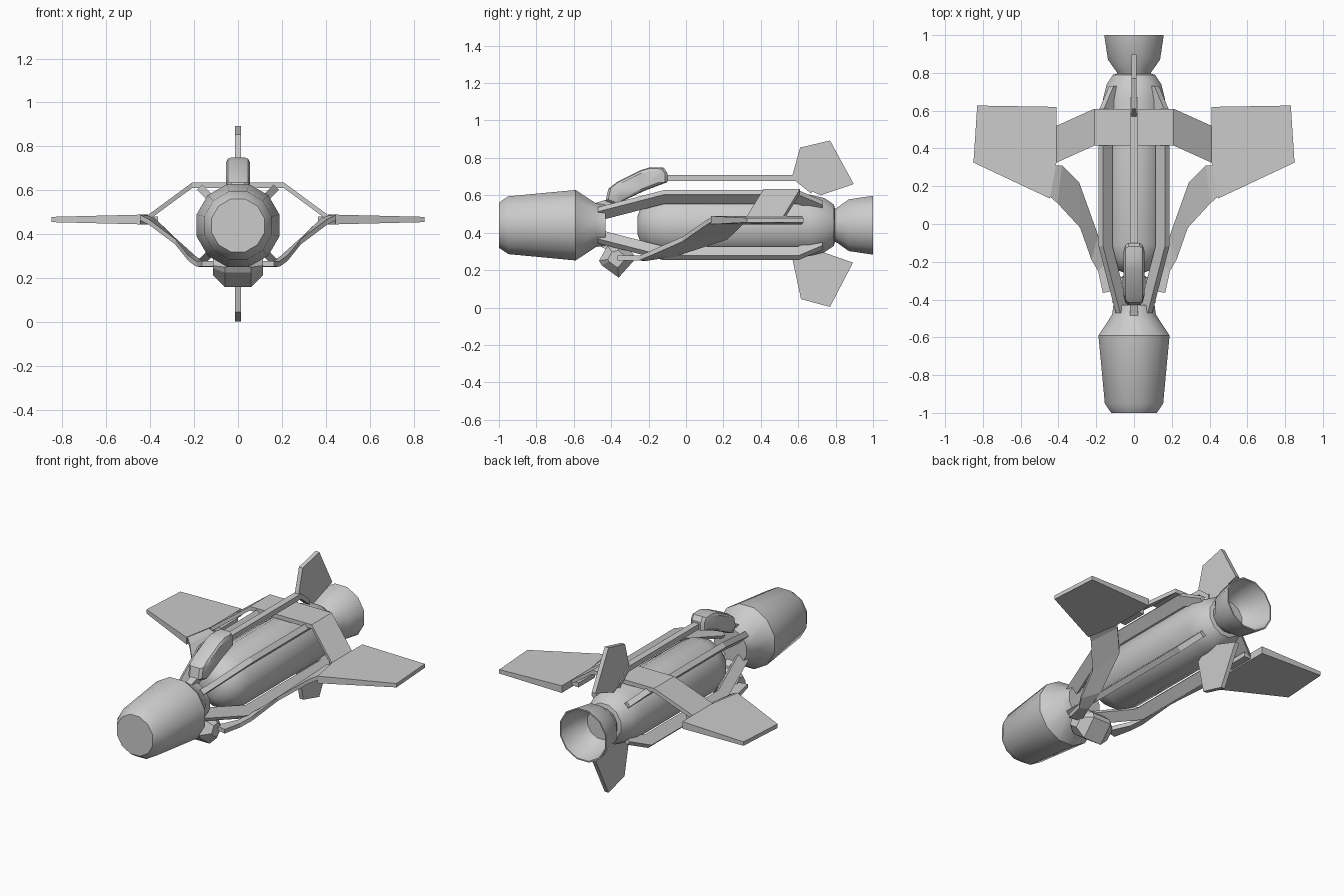
import bpy, math
from mathutils import Vector

if "Cube" in bpy.data.objects:
    bpy.data.objects.remove(bpy.data.objects["Cube"])

AXIS = 0.44   # height of the fuselage centre line


def finish(name, verts, faces, smooth=False):
    me = bpy.data.meshes.new(name)
    me.from_pydata(verts, [], faces)
    ob = bpy.data.objects.new(name, me)
    bpy.context.collection.objects.link(ob)
    bpy.ops.object.select_all(action='DESELECT')
    ob.select_set(True)
    bpy.context.view_layer.objects.active = ob
    bpy.ops.object.mode_set(mode='EDIT')
    bpy.ops.mesh.select_all(action='SELECT')
    bpy.ops.mesh.normals_make_consistent(inside=False)
    bpy.ops.object.mode_set(mode='OBJECT')
    if smooth:
        bpy.ops.object.shade_smooth_by_angle(angle=math.radians(32))
    return ob


def loft(name, rings, smooth=False):
    """Join equal-sized rings of points and cap both ends."""
    n = len(rings[0])
    verts = [tuple(p) for r in rings for p in r]
    faces = [(i*n + j, i*n + (j+1) % n, (i+1)*n + (j+1) % n, (i+1)*n + j)
             for i in range(len(rings)-1) for j in range(n)]
    faces += [tuple(range(n)), tuple(range(len(verts)-n, len(verts)))]
    return finish(name, verts, faces, smooth)


def lathe(name, profile, n=12):
    """Revolve (y, radius) pairs around the fuselage axis."""
    rings = []
    for y, r in profile:
        a = [2*math.pi*(k+0.5)/n for k in range(n)]
        rings.append([(r*math.cos(t), y, AXIS + r*math.sin(t)) for t in a])
    return loft(name, rings, True)


def bar(name, path, u, v):
    """Sweep a rectangle with half-axes u, v along a path."""
    u, v = Vector(u), Vector(v)
    return loft(name, [[Vector(p)+u+v, Vector(p)-u+v, Vector(p)-u-v, Vector(p)+u-v]
                       for p in path])


def strip(name, pairs, t):
    """Plate through pairs of edge points, t thick in z."""
    d = Vector((0, 0, t/2))
    return loft(name, [[Vector(a)+d, Vector(b)+d, Vector(b)-d, Vector(a)-d]
                       for a, b in pairs])


def side_slab(name, outline, sections, smooth=False):
    """Loft a (y, z) outline through (x, scale) sections."""
    cy = sum(p[0] for p in outline)/len(outline)
    cz = sum(p[1] for p in outline)/len(outline)
    return loft(name, [[(x, cy+(y-cy)*s, cz+(z-cz)*s) for y, z in outline]
                       for x, s in sections], smooth)


# fuselage pieces
lathe("nose_capsule", [(-1, .125), (-.95, .16), (-.59, .195), (-.48, .12), (-.43, .113)])
lathe("fuel_tank", [(-.26, .05), (-.24, .1), (-.19, .144), (-.11, .17), (.66, .17),
                    (.74, .15), (.79, .115), (.80, .08)])
lathe("engine_nozzle", [(.79, .09), (.805, .095), (.87, .143), (1, .163),
                        (1, .155), (.88, .13), (.83, .09)])

# four diagonal frame rails around the tank
for sx, s1 in ((1, "right"), (-1, "left")):
    for sz, s2 in ((1, "upper"), (-1, "lower")):
        path = [(sx*d, y, AXIS + sz*d) for y, d in
                ((-.47, .06), (-.12, .15), (.60, .15), (.73, .095))]
        bar(f"{s2}_{s1}_rail", path, (sx*.025, 0, sz*.025), (sx*.012, 0, -sz*.012))

# dorsal spine and neck strut
bar("dorsal_spine", [(0, -.14, .693), (0, .585, .693), (0, .67, .625)],
    (.02, 0, 0), (0, 0, .016))
bar("neck_strut", [(0, -.49, .535), (0, -.36, .575)], (.022, 0, 0), (0, 0, .022))
bar("lower_neck_strut", [(0, -.47, .355), (0, -.36, .30)], (.022, 0, 0), (0, 0, .022))

# upper and lower pods
side_slab("upper_pod", [(-.43, .57), (-.415, .635), (-.37, .67), (-.24, .735), (-.19, .75),
                        (-.12, .748), (-.10, .72), (-.10, .67), (-.22, .625), (-.38, .55)],
          [(-.055, .72), (-.046, .92), (-.03, 1), (.03, 1), (.046, .92), (.055, .72)], True)
side_slab("lower_pod", [(-.465, .25), (-.45, .225), (-.36, .16), (-.275, .255),
                        (-.28, .285), (-.35, .345), (-.42, .33)],
          [(-.113, .5), (-.06, 1), (.06, 1), (.113, .5)])

# tail fins
top_fin = [(.57, .71), (.61, .855), (.77, .893), (.897, .66), (.72, .60), (.63, .64)]
side_slab("top_fin", top_fin, [(-.013, 1), (.013, 1)])
bottom_fin = [(.57, .255), (.615, .045), (.77, .003), (.893, .24), (.72, .30), (.60, .28)]
side_slab("bottom_fin", bottom_fin, [(-.013, 1), (.013, 1)])

# wing carry-through over the tank
strip("wing_bridge", [((x, y, z), (x, y+.195, z)) for x, y, z in
                      ((-.41, .325, .475), (-.21, .415, .622), (.21, .415, .622), (.41, .325, .475))],
      .025)

for s, side in ((1, "right"), (-1, "left")):
    # tapered wing panel
    outline = [(.41, .62, .022), (.83, .627, .012), (.85, .325, .012),
               (.445, .135, .022), (.41, .33, .022)]
    loft(f"{side}_wing", [[(s*x, y, .467 + k*h) for x, y, h in outline] for k in (-1, 1)])
    # swept lower brace from belly to wing
    strip(f"{side}_lower_brace",
          [((s*.42, .31, .475), (s*.445, .145, .475)),
           ((s*.38, .31, .462), (s*.405, .11, .455)),
           ((s*.29, .22, .375), (s*.285, -.02, .365)),
           ((s*.19, -.06, .285), (s*.225, -.19, .29)),
           ((s*.15, -.21, .262), (s*.19, -.25, .265)),
           ((s*.09, -.35, .265), (s*.165, -.365, .265))], .025)
    # wing root bolt
    bar(f"{side}_wing_joint", [(s*.39, .36, .467), (s*.39, .52, .467)],
        (.025, 0, 0), (0, 0, .014))
